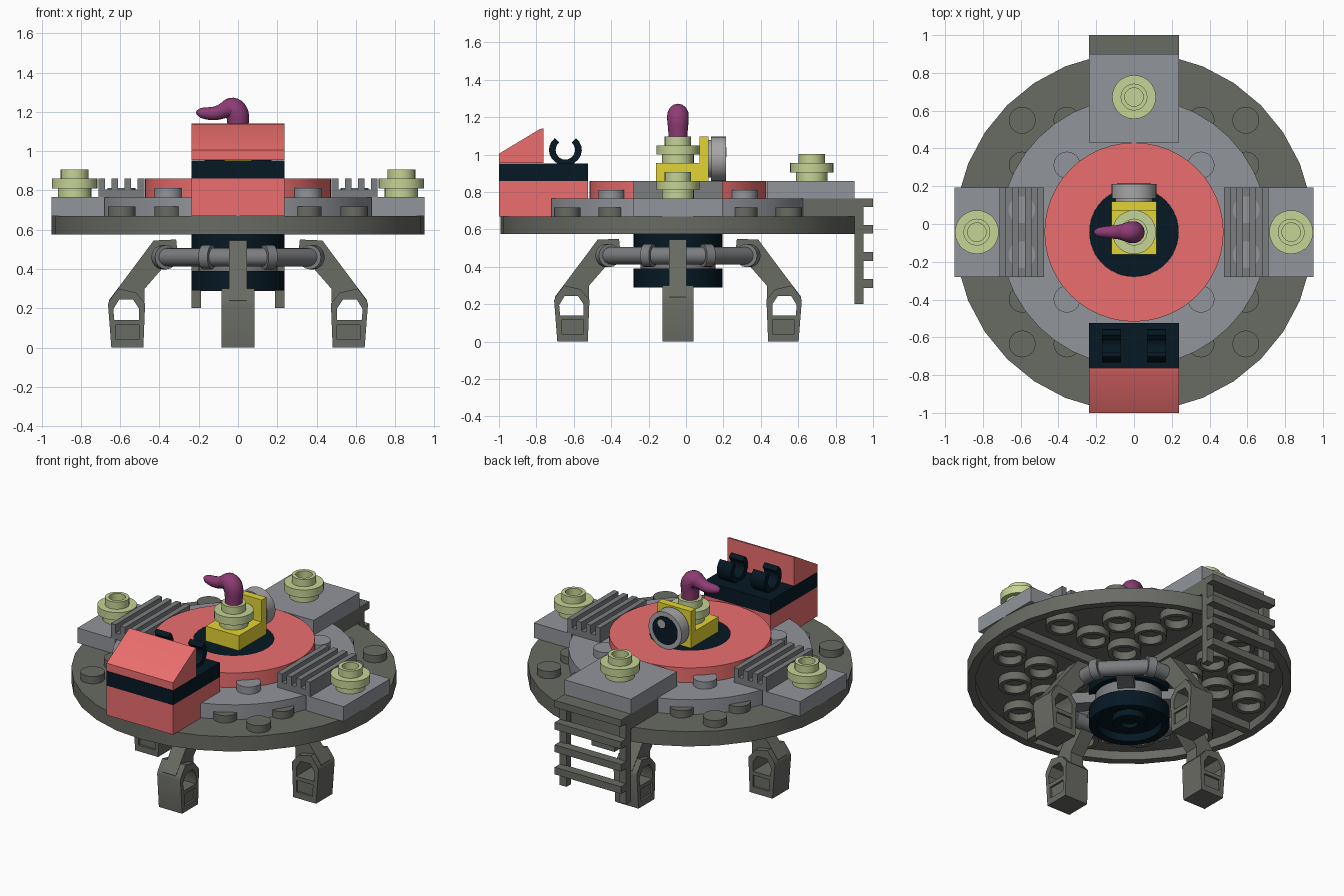
import bpy, bmesh
from math import pi, sin, cos, radians, tan
from mathutils import Matrix, Vector

if "Cube" in bpy.data.objects:
    bpy.data.objects.remove(bpy.data.objects["Cube"])

CY = -0.043           # centre line of the round body
P = 0.237             # stud pitch


def mat(name, *rgb):
    m = bpy.data.materials.new(name)
    m.diffuse_color = [(c / 255) ** 2.2 for c in rgb] + [1]
    m.use_nodes = True
    m.node_tree.nodes["Principled BSDF"].inputs["Base Color"].default_value = m.diffuse_color
    return m


DARK = mat("dark_grey", 104, 106, 99)
GREY = mat("light_grey", 144, 147, 153)
MID = mat("mid_grey", 122, 124, 126)
RED = mat("red", 236, 110, 110)
BLACK = mat("black", 14, 30, 40)
GREEN = mat("pale_green", 196, 210, 148)
YELLOW = mat("yellow", 226, 212, 56)
PURPLE = mat("purple", 140, 62, 116)
SILVER = mat("silver", 165, 165, 165)


def add(name, mesh, m, M=Matrix(), smooth=True):
    mesh.transform(M)
    mesh.materials.clear()
    mesh.materials.append(m)
    if smooth:
        mesh.shade_smooth()
        mesh.set_sharp_from_angle(angle=radians(35))
    o = bpy.data.objects.new(name, mesh)
    bpy.context.collection.objects.link(o)
    return o


def from_bm(name, bm, m, M=Matrix(), smooth=True):
    bmesh.ops.recalc_face_normals(bm, faces=bm.faces)
    me = bpy.data.meshes.new(name)
    bm.to_mesh(me)
    bm.free()
    return add(name, me, m, M, smooth)


def box(name, x0, x1, y0, y1, z0, z1, m):
    bm = bmesh.new()
    bmesh.ops.create_cube(bm, size=1)
    M = Matrix.Translation(((x0 + x1) / 2, (y0 + y1) / 2, (z0 + z1) / 2))
    return from_bm(name, bm, m, M @ Matrix.Diagonal((x1 - x0, y1 - y0, z1 - z0, 1)), False)


def lathe(name, prof, m, loc=(0, CY, 0), n=32, R=Matrix()):
    """Revolve an (r, z) profile; a profile that leaves the axis is closed."""
    bm = bmesh.new()
    vs = [bm.verts.new((r, 0, z)) for r, z in prof]
    es = [bm.edges.new(p) for p in zip(vs, vs[1:])]
    if prof[0][0] > 0:
        es.append(bm.edges.new((vs[-1], vs[0])))
    bmesh.ops.spin(bm, geom=vs + es, axis=(0, 0, 1), cent=(0, 0, 0), angle=2 * pi, steps=n)
    bmesh.ops.remove_doubles(bm, verts=bm.verts, dist=1e-5)
    return from_bm(name, bm, m, Matrix.Translation(loc) @ R)


def disc(name, r, z0, z1, m, loc=(0, CY, 0), n=32, R=Matrix()):
    return lathe(name, [(0, z0), (r, z0), (r, z1), (0, z1)], m, loc, n, R)


def curve_mesh(c):
    o = bpy.data.objects.new("tmp", c)
    bpy.context.collection.objects.link(o)
    me = bpy.data.meshes.new_from_object(o.evaluated_get(bpy.context.evaluated_depsgraph_get()))
    bpy.data.objects.remove(o)
    return me


def prism(name, loops, half, m, M):
    """Filled 2D outline (later loops are holes) extruded both ways."""
    c = bpy.data.curves.new(name, 'CURVE')
    c.dimensions, c.fill_mode, c.extrude = '2D', 'BOTH', half
    for pts in loops:
        s = c.splines.new('POLY')
        s.points.add(len(pts) - 1)
        for p, q in zip(s.points, pts):
            p.co = (*q, 0, 1)
        s.use_cyclic_u = True
    return add(name, curve_mesh(c), m, M)


XZ = Matrix.Rotation(pi / 2, 4, 'X')
YZ = Matrix(((0, 0, 1, 0), (1, 0, 0, 0), (0, 1, 0, 0), (0, 0, 0, 1)))


def stud(name, x, y, z, m):
    disc(name, 0.071, z - 0.01, z + 0.047, m, (x, y, 0), 24)


# Large base dish, hollow underneath, with tubes and ribs
lathe("base_dish", [(0, 0.63), (0.9, 0.63), (0.9, 0.575), (0.95, 0.575), (0.95, 0.67), (0, 0.67)], DARK)
for i in range(-3, 4):
    for j in range(-3, 4):
        if i and j and i * i + j * j < 12:
            lathe("dish_tube", [(0.071, 0.58), (0.097, 0.58), (0.097, 0.64), (0.071, 0.64)],
                  DARK, (i * P, CY + j * P, 0), 20)
box("dish_rib_x", -0.91, 0.91, CY - 0.025, CY + 0.025, 0.58, 0.64, DARK)
box("dish_rib_y", -0.025, 0.025, CY - 0.91, CY + 0.91, 0.58, 0.64, DARK)

# Stacked upper discs
disc("middle_disc", 0.711, 0.67, 0.765, GREY, n=40)
lathe("red_ring", [(0.237, 0.765), (0.474, 0.765), (0.474, 0.86), (0.237, 0.86)], RED, n=48)
disc("centre_disc", 0.237, 0.77, 0.859, BLACK)
for sx in (-1, 1):
    for sy in (-1, 1):
        for a, b in ((0.592, 0.592), (0.355, 0.592), (0.592, 0.355)):
            stud("dish_stud", sx * a, CY + sy * b, 0.67, DARK)
        stud("disc_stud", sx * 0.355, CY + sy * 0.355, 0.765, GREY)


# Flanged round plates with an open stud
def round_plate(name, x, y, z):
    lathe(name, [(0, z), (0.085, z), (0.085, z + 0.045), (0.116, z + 0.045), (0.116, z + 0.095),
                 (0.071, z + 0.095), (0.071, z + 0.142), (0.049, z + 0.142), (0.049, z + 0.09),
                 (0, z + 0.09)], GREEN, (x, y, 0), 28)


round_plate("back_round_plate", 0, 0.672, 0.86)
round_plate("centre_round_plate", 0, CY, 0.955)

# Side wings with slotted grilles
for s in (-1, 1):
    def sbox(name, a, b, y0, y1, z0, z1, m):
        box(name, min(s * a, s * b), max(s * a, s * b), y0, y1, z0, z1, m)
    sbox("wing_plate", 0.68, 0.95, CY - P, CY + P, 0.67, 0.766, GREY)
    round_plate("wing_round_plate", s * 0.832, CY, 0.765)
    sbox("grille_base", 0.477, 0.711, CY - P, CY + P, 0.765, 0.805, MID)
    for k in range(4):
        a = 0.477 + k * 0.0667
        sbox("grille_bar", a, a + 0.034, CY - P, CY + P, 0.80, 0.86, MID)
    for t in (-1, 1):
        stud("grille_stud", s * 0.594, CY + t * P / 2, 0.765, GREY)

# Back plate and ladder
box("back_plate", -P, P, 0.432, 0.9, 0.765, 0.86, GREY)
box("ladder_mount", -P, P, 0.62, 0.905, 0.67, 0.765, DARK)
for s in (-1, 1):
    box("ladder_post", s * 0.213 - 0.024, s * 0.213 + 0.024, 0.9, 0.948, 0.2, 0.765, DARK)
box("ladder_top", -P, P, 0.9, 1.0, 0.72, 0.765, DARK)
for z in (0.288, 0.432, 0.577):
    box("ladder_rung", -P, P, 0.94, 1.0, z, z + 0.046, DARK)

# Front console: brick, clip plate, slope
prism("console_brick", [[(-1, 0.67), (-0.72, 0.67), (-0.72, 0.765), (-0.523, 0.765), (-0.523, 0.86), (-1, 0.86)]],
      P, RED, YZ)
box("console_plate", -P, P, -1, -0.523, 0.86, 0.953, BLACK)
prism("console_slope", [[(-1, 0.955), (-0.763, 0.955), (-0.763, 1.14), (-0.78, 1.137), (-1, 1.005)]], P, RED, YZ)
arc = [radians(130 + 280 * k / 16) for k in range(17)]
clip = [(0.088 * cos(a), 0.082 * sin(a)) for a in arc] + [(0.052 * cos(a), 0.052 * sin(a)) for a in reversed(arc)]
for s in (-1, 1):
    prism("console_clip", [clip], 0.05, BLACK, Matrix.Translation((s * 0.12, -0.645, 1.025)) @ YZ)
    box("clip_foot", s * 0.12 - 0.05, s * 0.12 + 0.05, -0.69, -0.6, 0.94, 0.967, BLACK)

# Yellow bracket with round lens facing backwards
bx = P / 2
box("bracket_base", -bx, bx, CY - bx, CY + bx, 0.86, 0.955, YELLOW)
box("bracket_upright", -bx, bx, 0.072, 0.12, 0.86, 1.097, YELLOW)
back = Matrix.Rotation(-pi / 2, 4, 'X')
lathe("lens_body", [(0, 0.118), (0.1, 0.118), (0.1, 0.135), (0.118, 0.135), (0.118, 0.213), (0, 0.213)],
      SILVER, (0, 0, 0.978), R=back)
disc("lens_dark_face", 0.09, 0.21, 0.2145, BLACK, (0, 0, 0.978), R=back)
disc("lens_glint", 0.027, 0.21, 0.2155, SILVER, (0.025, 0, 1.015), 20, back)

# Curved horn
c = bpy.data.curves.new("horn", 'CURVE')
c.dimensions, c.bevel_depth, c.bevel_resolution, c.use_fill_caps = '3D', 1, 5, True
s = c.splines.new('NURBS')
path = [(0, 1.07, .05), (0, 1.13, .053), (0, 1.19, .06), (-.03, 1.225, .057), (-.075, 1.205, .038),
        (-.12, 1.19, .035), (-.17, 1.193, .03), (-.2, 1.197, .022), (-.213, 1.198, .006)]
s.points.add(len(path) - 1)
for p, (x, z, r) in zip(s.points, path):
    p.co, p.radius = (x, CY, z, 1), r
s.order_u, s.use_endpoint_u, s.resolution_u = 3, True, 5
add("horn", curve_mesh(c), PURPLE)

# Hub below the dish
disc("hub_top", 0.237, 0.48, 0.6, BLACK)
disc("hub_core", 0.2, 0.38, 0.49, MID)
lathe("hub_bottom", [(0, 0.325), (0.05, 0.325), (0.05, 0.3), (0.1, 0.3), (0.1, 0.34), (0.19, 0.34), (0.19, 0.29),
                     (0.237, 0.29), (0.237, 0.39), (0, 0.39)], BLACK)

# Octagonal bar frame around the hub
AP, ZB = 0.375, 0.46
half = AP * tan(pi / 8)
centre = Matrix.Translation((0, CY, 0))
for k in range(8):
    R = centre @ Matrix.Rotation(k * pi / 4, 4, 'Z') @ Matrix.Translation((AP, 0, ZB)) @ XZ
    disc("frame_bar", 0.047, -half - 0.01, half + 0.01, MID, (0, 0, 0), 16, R)
    R = centre @ Matrix.Rotation((k + 0.5) * pi / 4, 4, 'Z') @ Matrix.Translation((AP / cos(pi / 8), 0, ZB)) @ XZ
    disc("frame_collar", 0.062, -0.025, 0.025, MID, (0, 0, 0), 16, R)
    if k % 2:
        o = box("frame_strut", 0.15, AP, -0.05, 0.05, ZB - 0.035, ZB + 0.035, MID)
        o.data.transform(centre @ Matrix.Rotation(k * pi / 4, 4, 'Z'))

# Four bent legs with open box feet
arm = [(0.31, 0.5), (0.315, 0.55), (0.43, 0.545), (0.5, 0.45), (0.658, 0.24), (0.655, 0.22), (0.6, 0.25),
       (0.53, 0.27), (0.475, 0.23), (0.475, 0.3), (0.37, 0.42)]
foot = [(0.482, 0), (0.645, 0), (0.662, 0.22), (0.655, 0.24), (0.61, 0.3), (0.52, 0.28), (0.473, 0.225)]
window = [(0.505, 0.14), (0.63, 0.14), (0.635, 0.195), (0.605, 0.245), (0.535, 0.245), (0.505, 0.2)]
recess = [(0.505, 0.04), (0.62, 0.04), (0.622, 0.115), (0.505, 0.115)]
for k in range(4):
    R = centre @ Matrix.Rotation(k * pi / 2, 4, 'Z') @ XZ
    prism("leg_arm", [arm], 0.047, DARK, R)
    prism("leg_foot", [foot, window, recess], 0.083, DARK, R)
    prism("foot_infill", [[(0.49, 0.01), (0.637, 0.01), (0.64, 0.13), (0.49, 0.13)]], 0.07, DARK, R)
